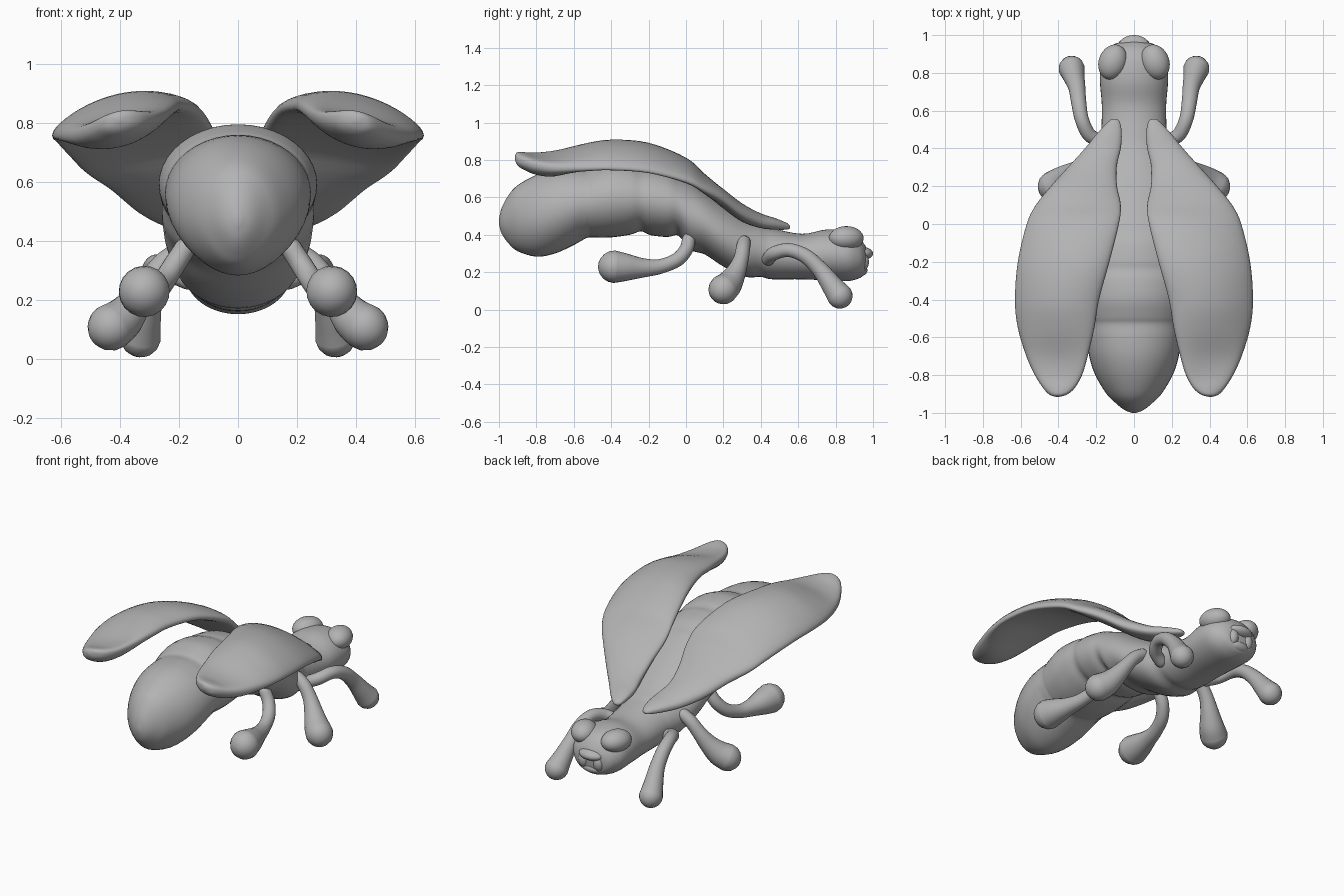
import bpy, bmesh, math
from mathutils import Vector, Matrix, Quaternion

if "Cube" in bpy.data.objects:
    bpy.data.objects.remove(bpy.data.objects["Cube"])

grey = bpy.data.materials.new("plain grey")
grey.diffuse_color = (0.45, 0.45, 0.45, 1)
grey.use_nodes = True
grey.node_tree.nodes["Principled BSDF"].inputs["Base Color"].default_value = grey.diffuse_color


def resample(rows, steps):
    """Smooth spline through rows of numbers."""
    out = []
    for i in range(len(rows) - 1):
        p0, p1 = rows[max(i - 1, 0)], rows[i]
        p2, p3 = rows[i + 1], rows[min(i + 2, len(rows) - 1)]
        for s in range(steps):
            t = s / steps
            out.append(tuple(
                0.5 * (2 * b + (c - a) * t + (2 * a - 5 * b + 4 * c - d) * t * t
                       + (3 * b - a - 3 * c + d) * t ** 3)
                for a, b, c, d in zip(p0, p1, p2, p3)))
    out.append(tuple(rows[-1]))
    return out


def finish(name, bm, mirror=False):
    bmesh.ops.recalc_face_normals(bm, faces=bm.faces)
    mesh = bpy.data.meshes.new(name)
    bm.to_mesh(mesh)
    bm.free()
    mesh.materials.append(grey)
    mesh.polygons.foreach_set("use_smooth", [True] * len(mesh.polygons))
    obj = bpy.data.objects.new(name, mesh)
    bpy.context.collection.objects.link(obj)
    if mirror:
        obj.modifiers.new("mirror", 'MIRROR').use_mirror_merge = False
    return obj


def loft(name, rings, mirror=False):
    """Skin closed rings of points and cap both ends."""
    bm = bmesh.new()
    loops = [[bm.verts.new(p) for p in ring] for ring in rings]
    n = len(loops[0])
    for a, b in zip(loops, loops[1:]):
        for i in range(n):
            j = (i + 1) % n
            bm.faces.new((a[i], a[j], b[j], b[i]))
    bm.faces.new(loops[0])
    bm.faces.new(loops[-1])
    return finish(name, bm, mirror)


def ellipsoid(name, centre, radii, turn=0, mirror=False):
    bm = bmesh.new()
    bmesh.ops.create_uvsphere(bm, u_segments=32, v_segments=20, radius=1)
    bm.transform(Matrix.Translation(centre) @ Matrix.Rotation(math.radians(turn), 4, 'Z')
                 @ Matrix.Diagonal((*radii, 1)))
    return finish(name, bm, mirror)


def limb(name, rows):
    """Round tube through (x, y, z, radius) rows with domed ends."""
    pts = resample(rows, 6)

    def dome(end, before):
        p, r = Vector(end[:3]), end[3]
        d = (p - Vector(before[:3])).normalized()
        angles = [math.radians(a) for a in (20, 40, 60, 75, 87)]
        return [(*(p + d * r * math.sin(a)), r * math.cos(a)) for a in angles]

    pts = dome(pts[0], pts[1])[::-1] + pts + dome(pts[-1], pts[-2])
    rings, q, last = [], None, None
    for i, p in enumerate(pts):
        a, b = pts[max(i - 1, 0)], pts[min(i + 1, len(pts) - 1)]
        tan = (Vector(b[:3]) - Vector(a[:3])).normalized()
        q = tan.to_track_quat('Z', 'Y') if q is None else last.rotation_difference(tan) @ q
        last = tan
        rings.append([Vector(p[:3]) + q @ Vector((p[3] * math.cos(k * math.tau / 20),
                                                  p[3] * math.sin(k * math.tau / 20), 0))
                      for k in range(20)])
    return loft(name, rings, True)


# Body: y, bottom, top, half width, from abdomen tip to face
body = [
    (-1.0, .455, .485, .010), (-.985, .405, .545, .050), (-.95, .355, .61, .095),
    (-.9, .312, .665, .145), (-.8, .283, .72, .205), (-.7, .300, .752, .237),
    (-.6, .345, .760, .247), (-.53, .383, .757, .247), (-.49, .385, .772, .255),
    (-.4, .386, .795, .268), (-.3, .400, .787, .266), (-.24, .418, .768, .258),
    (-.19, .398, .765, .264), (-.1, .388, .745, .264), (-.04, .395, .715, .256),
    (.02, .320, .69, .258), (.1, .295, .635, .256), (.2, .230, .565, .243),
    (.32, .175, .49, .212), (.4, .175, .455, .185), (.46, .162, .435, .175),
    (.62, .162, .405, .170), (.75, .156, .428, .180), (.86, .152, .420, .176),
    (.92, .165, .39, .145), (.95, .185, .355, .110), (.964, .22, .33, .065)]
rings = []
for y, lo, hi, w in resample(body, 4):
    ring = []
    for k in range(40):
        c, s = math.cos(k * math.tau / 40), math.sin(k * math.tau / 40)
        keel = 1 - .12 * s * s if s < 0 and y < -.55 else 1
        ring.append((w * c * keel, y, (lo + hi) / 2 + (hi - lo) / 2 * s))
    rings.append(ring)
loft("body", rings)

# Wings: y, inner x, outer x, inner z, outer z, camber, thickness
wing = [
    (.557, .095, .115, .44, .44, 0, .012), (.54, .075, .138, .445, .445, 0, .035),
    (.48, .065, .195, .460, .455, 0, .060), (.40, .070, .26, .478, .472, 0, .078),
    (.30, .092, .35, .515, .522, 0, .098), (.20, .090, .44, .590, .595, 0, .104),
    (.10, .070, .52, .682, .645, .01, .100), (0, .080, .568, .765, .692, .028, .098),
    (-.2, .13, .615, .842, .742, .042, .096), (-.4, .185, .63, .858, .757, .043, .096),
    (-.55, .21, .615, .850, .757, .018, .102), (-.7, .245, .57, .828, .757, -.018, .108),
    (-.8, .275, .525, .818, .770, -.020, .100), (-.87, .315, .48, .815, .790, -.008, .088),
    (-.903, .355, .448, .815, .80, 0, .064), (-.915, .395, .415, .812, .812, 0, .018)]
rings = []
for y, xi, xo, zi, zo, camber, thick in resample(wing, 4):
    ring = []
    for k in range(40):
        t = k * math.tau / 40
        u, s = (1 - math.cos(t)) / 2, math.sin(t)
        bulge = math.copysign(abs(s) ** .8, s) * thick / 2
        ring.append((xi + (xo - xi) * u, y,
                     zi + (zo - zi) * u + camber * 4 * u * (1 - u) + bulge))
    rings.append(ring)
loft("wings", rings, True)

# Legs with club feet
limb("front_legs", [(.17, .44, .27, .035), (.235, .47, .300, .037), (.275, .55, .318, .037),
                    (.292, .64, .285, .040), (.302, .72, .210, .045), (.318, .78, .130, .057),
                    (.330, .822, .074, .069)])
limb("middle_legs", [(.20, .31, .360, .036), (.25, .305, .325, .038), (.30, .292, .262, .042),
                     (.345, .265, .195, .055), (.39, .23, .138, .072), (.430, .200, .108, .080)])
limb("hind_legs", [(.18, .015, .375, .036), (.215, .0, .32, .037), (.25, -.05, .265, .038),
                   (.277, -.14, .230, .040), (.295, -.23, .223, .052), (.310, -.32, .226, .074),
                   (.318, -.383, .229, .087)])

# Eyes
ellipsoid("eyes", (.112, .857, .381), (.075, .095, .065), 20, True)

# Mouth: upper lip, lower lip and side lips around a small opening
ellipsoid("upper_lip", (0, .945, .300), (.080, .055, .034))
ellipsoid("lower_lip", (0, .930, .210), (.070, .040, .032))
ellipsoid("side_lips", (.052, .938, .255), (.036, .040, .052), 0, True)
